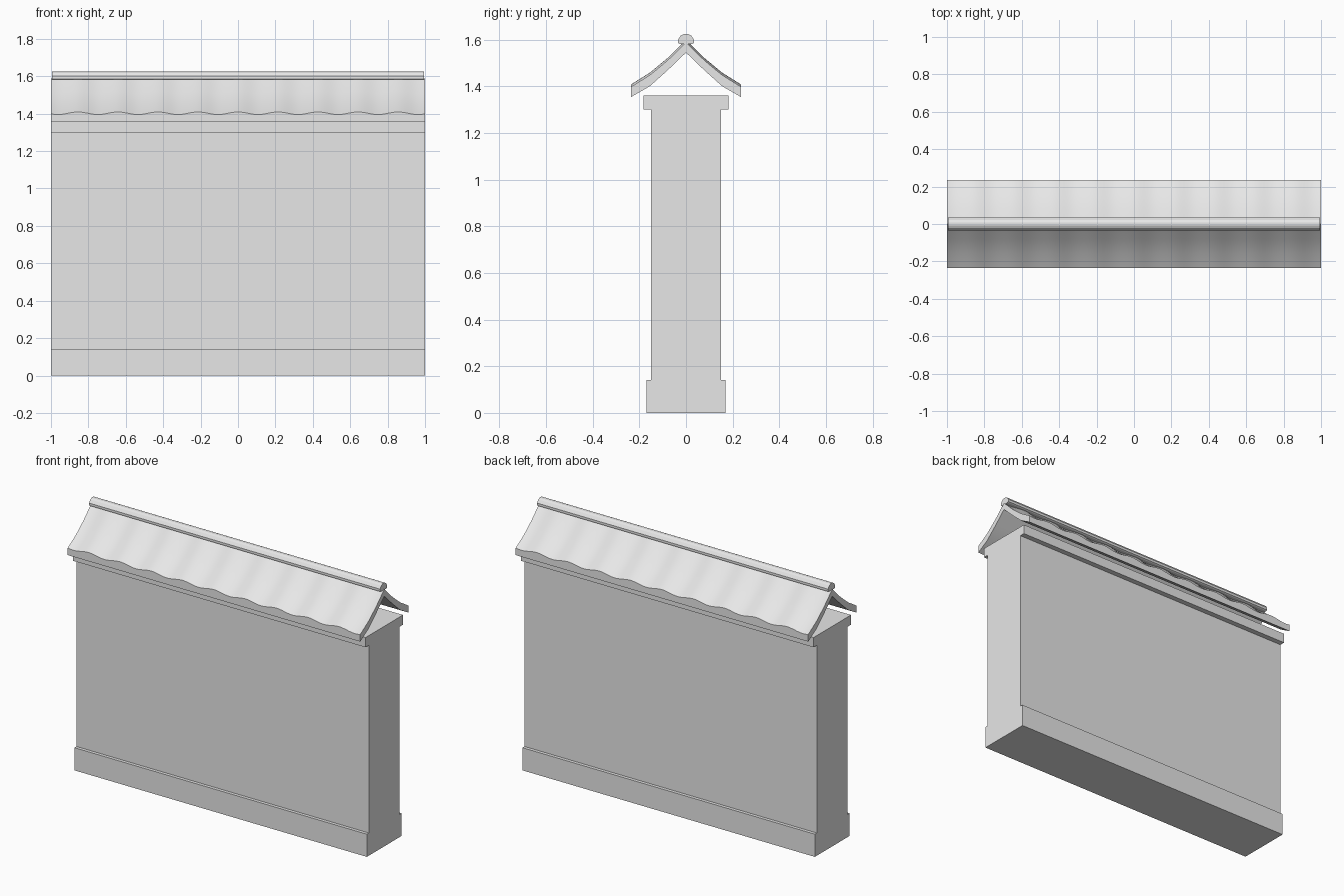
import bpy, math

if "Cube" in bpy.data.objects:
    bpy.data.objects.remove(bpy.data.objects["Cube"])

# Single plain grey
grey = bpy.data.materials.new("plain_grey")
grey.use_nodes = True
COLOR = (0.8, 0.8, 0.8, 1)
grey.diffuse_color = COLOR
grey.node_tree.nodes["Principled BSDF"].inputs["Base Color"].default_value = COLOR


def sweep(name, xs, profile_at):
    """Join closed (y, z) profiles along x and cap both ends."""
    rings = [profile_at(x) for x in xs]
    n = len(rings[0])
    verts = [(x, y, z) for x, ring in zip(xs, rings) for y, z in ring]
    faces = [(i * n + j, i * n + (j + 1) % n, (i + 1) * n + (j + 1) % n, (i + 1) * n + j)
             for i in range(len(xs) - 1) for j in range(n)]
    faces += [tuple(reversed(range(n))), tuple(range(len(verts) - n, len(verts)))]
    mesh = bpy.data.meshes.new(name)
    mesh.from_pydata(verts, [], faces)
    mesh.materials.append(grey)
    obj = bpy.data.objects.new(name, mesh)
    bpy.context.collection.objects.link(obj)
    # Outward normals
    bpy.ops.object.select_all(action='DESELECT')
    bpy.context.view_layer.objects.active = obj
    obj.select_set(True)
    bpy.ops.object.mode_set(mode='EDIT')
    bpy.ops.mesh.select_all(action='SELECT')
    bpy.ops.mesh.normals_make_consistent(inside=False)
    bpy.ops.object.mode_set(mode='OBJECT')
    return obj


def mirrored(half):
    return half + [(-y, z) for y, z in reversed(half)]


# Wall with plinth and coping in one section
wall = mirrored([(0.17, 0), (0.17, 0.14), (0.15, 0.14), (0.15, 1.3),
                 (0.183, 1.3), (0.183, 1.36)])
sweep("wall", [-1, 1], lambda x: wall)

# Roof slopes: rippled tiles above, plain underside
PERIOD, RIPPLE, STEPS = 0.214, 0.007, 112
top = [(0, 1.592), (0.08, 1.514), (0.155, 1.452), (0.235, 1.402)]
under = [(0.235, 1.355), (0.155, 1.401), (0.08, 1.468), (0, 1.545)]
xs = [-1 + 2 * i / STEPS for i in range(STEPS + 1)]
for name, side in (("front_roof", -1), ("back_roof", 1)):
    def section(x):
        lift = RIPPLE * math.cos(math.tau * x / PERIOD)
        return [(side * y, z + lift) for y, z in top] + [(side * y, z) for y, z in under]
    sweep(name, xs, section)
    bpy.ops.object.shade_smooth_by_angle(angle=math.radians(30))

# Rounded ridge tile
ridge = mirrored([(0.026, 1.582), (0.034, 1.586), (0.034, 1.601),
                  (0.022, 1.618), (0.009, 1.625)])
sweep("ridge_cap", [-0.995, 0.995], lambda x: ridge)
